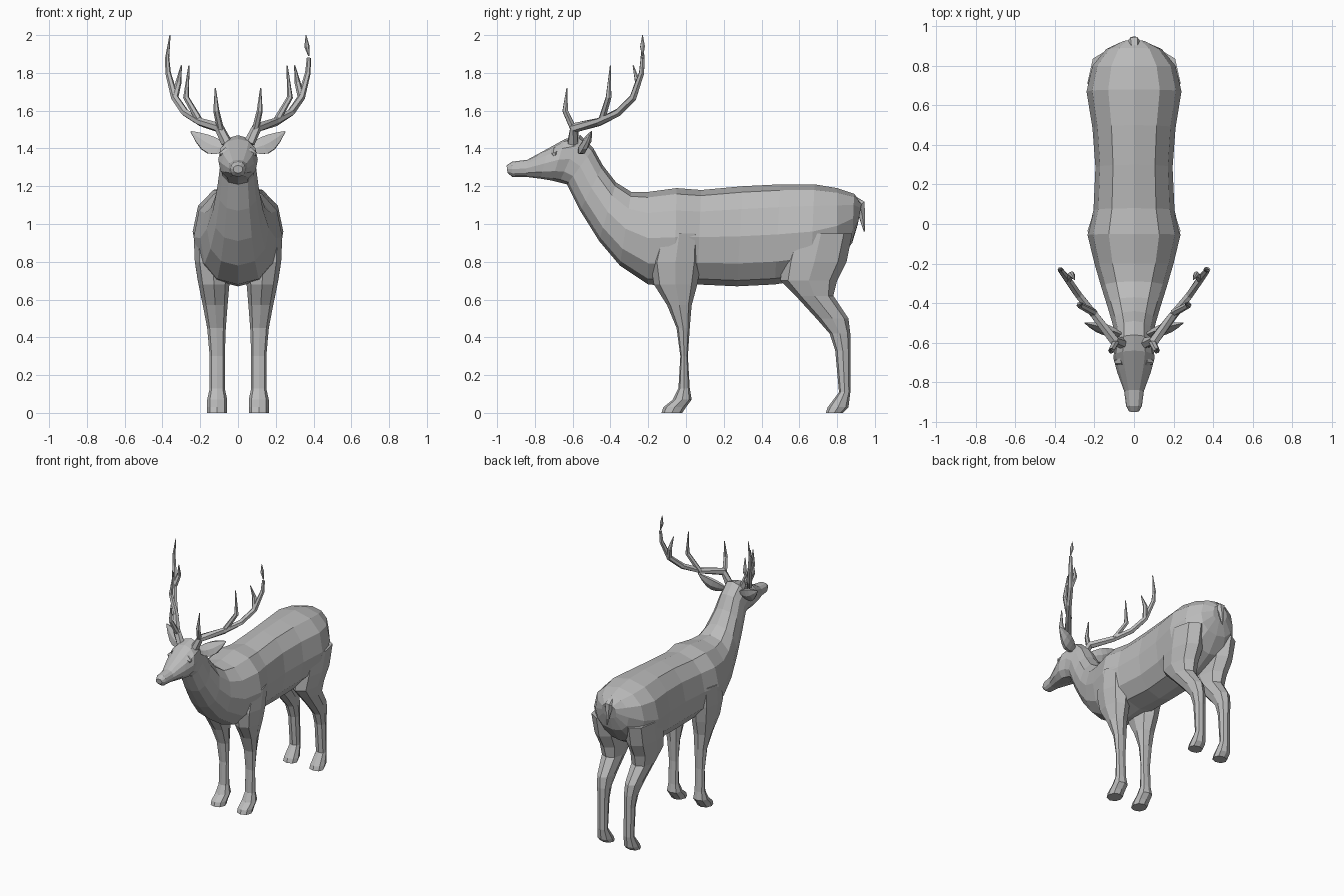
import bpy, bmesh, math
from mathutils import Vector

cube = bpy.data.objects.get("Cube")
if cube:
    bpy.data.objects.remove(cube)

grey = bpy.data.materials.new("plain grey")
grey.use_nodes = True
colour = (.5, .5, .5, 1)
grey.diffuse_color = colour
grey.node_tree.nodes["Principled BSDF"].inputs["Base Color"].default_value = colour


def loft(name, rings, sides=8, power=1, mirror=False):
    """Skin rings given as (centre, half axis, other half axis)."""
    bm = bmesh.new()
    loops = []
    for centre, across, along in rings:
        loop = []
        for i in range(sides):
            angle = math.tau * i / sides
            u, v = (math.copysign(abs(k) ** power, k) for k in (math.cos(angle), math.sin(angle)))
            loop.append(bm.verts.new(Vector(centre) + Vector(across) * u + Vector(along) * v))
        loops.append(loop)
    for lower, upper in zip(loops, loops[1:]):
        for i in range(sides):
            j = (i + 1) % sides
            bm.faces.new((lower[i], lower[j], upper[j], upper[i]))
    bm.faces.new(loops[0])
    bm.faces.new(loops[-1])
    bmesh.ops.recalc_face_normals(bm, faces=bm.faces)
    mesh = bpy.data.meshes.new(name)
    bm.to_mesh(mesh)
    bm.free()
    mesh.materials.append(grey)
    obj = bpy.data.objects.new(name, mesh)
    bpy.context.collection.objects.link(obj)
    if mirror:
        obj.modifiers.new("Mirror", "MIRROR").use_mirror_merge = False


def spine(name, sections):
    """Each section is its back point (y, z), belly point (y, z) and half width."""
    rings = []
    for back_y, back_z, belly_y, belly_z, width in sections:
        back, belly = Vector((0, back_y, back_z)), Vector((0, belly_y, belly_z))
        rings.append(((back + belly) / 2, (width, 0, 0), (back - belly) / 2))
    loft(name, rings, sides=12, power=.88)


def legs(name, outline):
    """The side outline is (height, front y, back y); the width follows the height."""
    rings = []
    for height, front, back in outline:
        swell = min(max((height - .3) / .6, 0), 1)
        swell = swell * swell * (3 - 2 * swell)
        width = .04 + .06 * swell + (.013 if height < .1 else 0)
        centre = (.11 + .025 * swell, (front + back) / 2, height)
        rings.append((centre, (width, 0, 0), (0, (back - front) / 2, 0)))
    loft(name, rings, power=.9, mirror=True)


def branch(name, points, radii, side=1):
    """Tapered tube through points, on the left (1) or right (-1)."""
    path = [Vector((x * side, y, z)) for x, y, z in points]
    rings = []
    for i, point in enumerate(path):
        before, after = path[max(i - 1, 0)], path[min(i + 1, len(path) - 1)]
        direction = (after - before).normalized()
        across = direction.cross(Vector((.8, .6, 0))).normalized()
        rings.append((point, across * radii[i], direction.cross(across) * radii[i]))
    loft(name, rings, sides=6)


# Trunk, neck and head in one skin, from rump to nose
spine("body", [
    (.93, 1.11, .91, 1, .06),
    (.89, 1.16, .88, .9, .14),
    (.8, 1.19, .8, .79, .21),
    (.68, 1.21, .66, .71, .24),
    (.5, 1.21, .47, .68, .21),
    (.3, 1.2, .27, .67, .195),
    (.08, 1.18, .06, .68, .205),
    (-.05, 1.19, -.06, .67, .235),
    (-.2, 1.17, -.2, .68, .2),
    (-.29, 1.17, -.35, .78, .165),
    (-.37, 1.22, -.46, .91, .135),
    (-.44, 1.31, -.56, 1.07, .11),
    (-.49, 1.4, -.63, 1.21, .095),
    (-.56, 1.47, -.67, 1.22, .095),
    (-.64, 1.45, -.71, 1.23, .105),
    (-.73, 1.4, -.77, 1.24, .085),
    (-.84, 1.34, -.85, 1.25, .05),
    (-.92, 1.33, -.92, 1.25, .04),
    (-.95, 1.31, -.945, 1.27, .025)])

# Legs, each with its shoulder or thigh
legs("front_legs", [
    (.95, -.15, .08), (.8, -.19, .08), (.68, -.17, .06), (.57, -.1, .03), (.45, -.05, .02),
    (.3, -.03, .01), (.13, -.04, .02), (.07, -.07, .03), (.03, -.12, 0), (0, -.13, -.02)])
legs("hind_legs", [
    (.95, .55, .88), (.8, .51, .85), (.7, .5, .8), (.62, .58, .78), (.5, .69, .86),
    (.42, .76, .87), (.33, .79, .87), (.11, .81, .87), (.03, .75, .86), (0, .74, .83)])

# Short hanging tail
branch("tail", [(0, .87, 1.13), (0, .92, 1.1), (0, .93, 1.05), (0, .945, .96)],
       [.03, .035, .02, .004])

# Leaf-shaped ears, widest halfway along
ear_root, ear_tip = Vector((.07, -.56, 1.4)), Vector((.25, -.5, 1.49))
ear_rings = []
for step in range(6):
    t = step / 5
    width = .05 * math.sin(math.pi * (.15 + .83 * t))
    sag = Vector((0, 0, -.02)) * math.sin(math.pi * t)
    ear_rings.append((ear_root.lerp(ear_tip, t) + sag,
                      Vector((.1, .5, 0)) * width, Vector((-.4, .3, 1)) * width))
loft("ears", ear_rings, sides=6, mirror=True)

# Paired eye bulges and antlers, each beam with three tines
beam = [(.06, -.6, 1.43), (.1, -.59, 1.51), (.2, -.46, 1.54), (.28, -.36, 1.59),
        (.335, -.28, 1.67), (.37, -.235, 1.8), (.375, -.23, 1.88)]
beam_radii = [.03, .027, .022, .021, .02, .015, .011]
beam_tip = (.36, -.23, 2)
tines = {
    "brow_tine": [(.09, -.59, 1.49), (.115, -.64, 1.6), (.12, -.63, 1.72)],
    "middle_tine": [(.2, -.45, 1.54), (.275, -.41, 1.67), (.26, -.4, 1.84)],
    "upper_tine": [(.335, -.28, 1.67), (.315, -.255, 1.75), (.3, -.28, 1.84)]}
for word, side in (("left", 1), ("right", -1)):
    branch(word + "_eye", [(.06, -.69, 1.38), (.095, -.7, 1.37)], [.03, .01], side)
    for tine, points in tines.items():
        branch(word + "_" + tine, points, [.019, .016, .003], side)

# The left tip is a separate sliver above a small gap
branch("left_antler", beam, beam_radii)
branch("left_antler_tip", [(.375, -.23, 1.89), (.365, -.23, 1.94), beam_tip], [.004, .014, .002])
branch("right_antler", beam + [beam_tip], beam_radii + [.003], side=-1)
